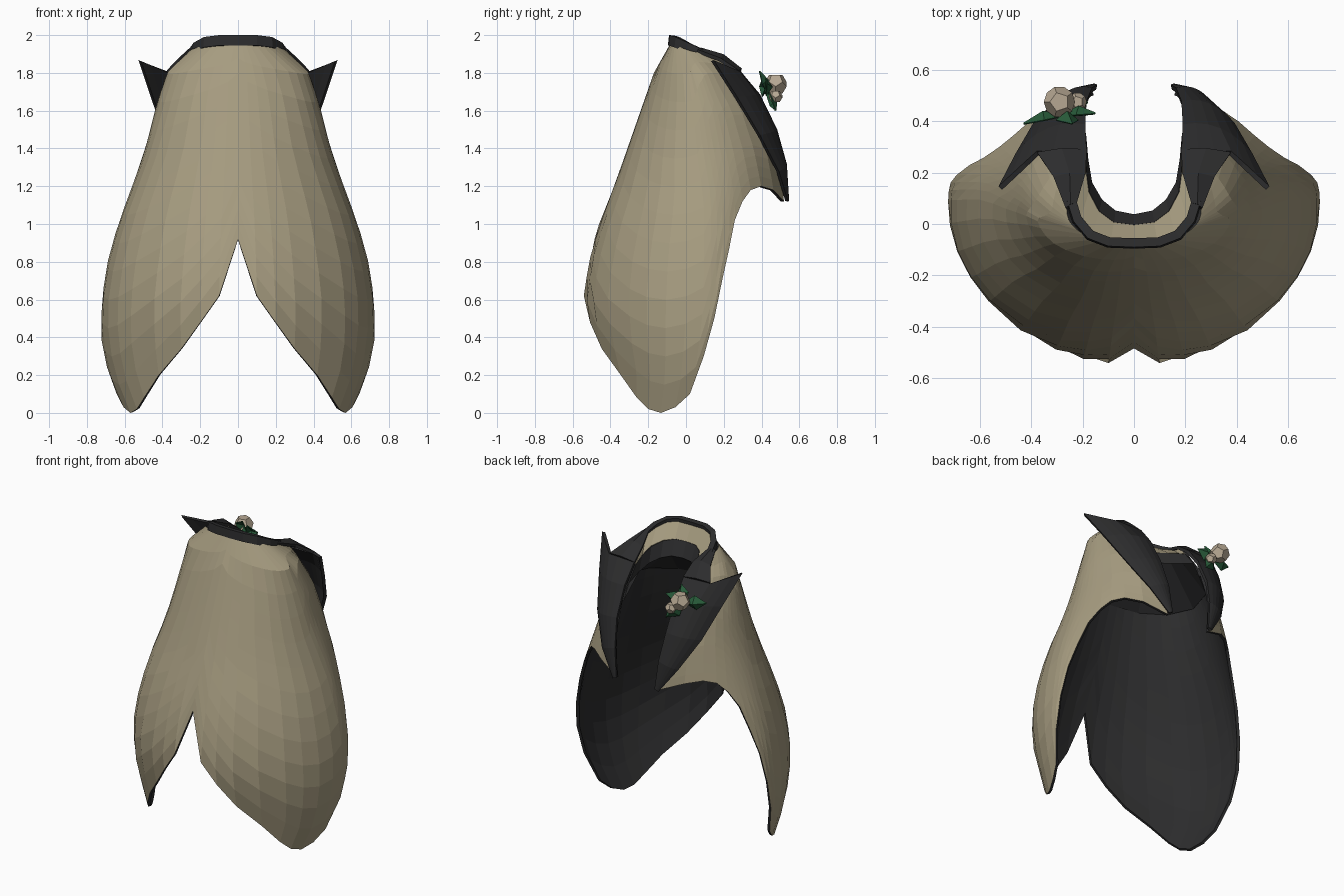
import bpy, bmesh, math
from mathutils import Vector

cube = bpy.data.objects.get("Cube")
if cube:
    bpy.data.objects.remove(cube, do_unlink=True)


def material(name, rgb):
    m = bpy.data.materials.new(name)
    m.use_nodes = True
    m.diffuse_color = (*rgb, 1)
    m.node_tree.nodes["Principled BSDF"].inputs["Base Color"].default_value = (*rgb, 1)
    return m


TAN = material("tan cloth", (0.38, 0.33, 0.215))
BLACK = material("black satin", (0.025, 0.025, 0.026))
PETAL = material("pale petal", (0.47, 0.39, 0.29))
LEAF = material("leaf green", (0.02, 0.1, 0.04))


def interp(table, x):
    """Linear lookup in rows of (key, value, ...), keys rising."""
    x = min(max(x, table[0][0]), table[-1][0])
    for a, b in zip(table, table[1:]):
        if x <= b[0]:
            t = (x - a[0]) / (b[0] - a[0])
            return [p + (q - p) * t for p, q in zip(a[1:], b[1:])]


def make_object(name, bm, mats):
    me = bpy.data.meshes.new(name)
    bm.to_mesh(me)
    bm.free()
    ob = bpy.data.objects.new(name, me)
    for m in mats:
        me.materials.append(m)
    bpy.context.collection.objects.link(ob)
    return ob


def sheet(name, columns, mats, thickness, inner=0, mirror=True, offset=-1):
    """Grid of faces from columns of points running downwards, mirrored and thickened."""
    bm = bmesh.new()
    grid = [[bm.verts.new(p) for p in col] for col in columns]
    for a, b in zip(grid, grid[1:]):
        for i in range(len(a) - 1):
            bm.faces.new((a[i], a[i + 1], b[i + 1], b[i]))
    ob = make_object(name, bm, mats)
    if mirror:
        mod = ob.modifiers.new("mirror", 'MIRROR')
        mod.use_clip = True
    mod = ob.modifiers.new("thickness", 'SOLIDIFY')
    mod.thickness = thickness
    mod.offset = offset
    mod.material_offset = inner
    mod.material_offset_rim = inner


# Coat body: height -> half width, front y, widest y, back y
SECTION = [(0, .60, -.42, 0, .30), (.2, .685, -.45, .05, .40), (.4, .725, -.52, .08, .48),
           (.6, .722, -.55, .10, .52), (.8, .69, -.52, .10, .53), (1, .635, -.46, .10, .535),
           (1.2, .56, -.38, .10, .535), (1.4, .49, -.31, .09, .52), (1.6, .44, -.24, .08, .45),
           (1.8, .38, -.17, .05, .30), (1.96, .212, -.08, .02, .27)]
# Height -> angle at which the cloth ends at the opening
OPENING = [(1.12, 164), (1.4, 156), (1.6, 152), (1.8, 146), (1.9, 126), (1.96, 105)]
# Angle -> hem height: notch, tail, cutaway, chest point
HEM = [(0, .92), (8, .62), (16, .48), (25, .34), (38, .2), (52, .08), (62, .02), (72, 0),
       (82, .03), (90, .1), (95, .3), (99, .5), (103, .7), (108, .87), (112, 1.02),
       (118, 1.12), (126, 1.18), (136, 1.2), (149, 1.18), (165, 1.12)]


def body_point(angle, z):
    w, front, mid, back = interp(SECTION, z)
    th = math.radians(angle / 165 * interp(OPENING, z)[0])
    c = math.cos(th)
    y = mid - c * (mid - front if c > 0 else back - mid)
    return (w * math.sin(th), y, z)


ROWS = 13
columns = []
for angle, low in HEM:
    top = 1.96 - 0.08 * (angle / 165) ** 2
    columns.append([body_point(angle, top + (low - top) * r / ROWS) for r in range(ROWS + 1)])
sheet("coat_body", columns, (TAN, BLACK), 0.018, inner=1)

# Collar band around the neck
NECK = [(0, -.09, 2.0), (.1, -.086, 2.0), (.18, -.055, 1.99), (.235, .01, 1.96), (.26, .09, 1.925)]
sheet("collar_band", [[(x, y, z), (x * 1.02, y - .006, z - .055)] for x, y, z in NECK],
      (BLACK,), 0.035)

# Neck facing: a tan strip, then a black lining curving back to the body wall
FACE_A = [(0, -.065, 1.97), (.09, -.062, 1.97), (.16, -.035, 1.96), (.21, .02, 1.93),
          (.235, .1, 1.9), (.21, .19, 1.865)]
FACE_B = [(0, -.01, 1.88), (.08, 0, 1.88), (.14, .045, 1.87), (.18, .12, 1.85),
          (.193, .2, 1.82), (.193, .27, 1.785)]
FACE_C = [(0, .03, 1.79), (.075, .045, 1.79), (.13, .09, 1.78), (.17, .16, 1.76),
          (.185, .25, 1.73), (.192, .35, 1.69)]
WALL = [Vector(body_point(a, 1.6)) * Vector((.97, .97, 1)).x + Vector((0, 0, .03))
        for a in (0, 30, 60, 95, 130, 165)]
sheet("neck_facing", list(map(list, zip(FACE_A, FACE_B))), (TAN,), 0.008)
sheet("neck_lining", list(map(list, zip(FACE_B, FACE_C, WALL))), (BLACK,), 0.008)

# Lapels: inner and outer edges from the wing down to the chest point
INNER = [(.185, .285, 1.80), (.19, .38, 1.68), (.185, .47, 1.5), (.165, .52, 1.32), (.145, .533, 1.13)]
OUTER = [(.52, .14, 1.865), (.455, .265, 1.67), (.385, .385, 1.47), (.28, .485, 1.28), (.165, .533, 1.12)]
NOTCH = Vector((.375, .275, 1.805))


def lapel_column(t):
    """Points at fraction t from the outer to the inner edge, bulging outwards."""
    a, b = Vector(OUTER[0]), Vector(INNER[0])
    col = [a.lerp(NOTCH, 2 * t) if t < .5 else NOTCH.lerp(b, 2 * t - 1)]
    for a, b in zip(map(Vector, OUTER[1:]), map(Vector, INNER[1:])):
        bulge = Vector((.25, .97, .1)) * (b - a).length * 0.6 * t * (1 - t)
        col.append(a.lerp(b, t) + bulge)
    return col


sheet("lapels", [lapel_column(i / 6) for i in range(7)], (BLACK,), 0.02, offset=0)

# Collar falls joining the neck band to the lapels
sheet("collar_falls",
      [[(.262, .06, 1.915), (.31, .18, 1.87), NOTCH],
       [(.245, .075, 1.925), (.25, .195, 1.89), (.28, .29, 1.815)],
       [(.225, .08, 1.92), (.192, .19, 1.87), INNER[0]]],
      (BLACK,), 0.02, offset=0)


# Buttonhole flowers on the right lapel: twelve-sided buds
def flower(name, centre, radius):
    ico = bmesh.new()
    bmesh.ops.create_icosphere(ico, subdivisions=1, radius=1)
    bm = bmesh.new()
    for f in ico.faces:
        bm.verts.new(Vector(centre) + f.calc_center_median().normalized() * radius)
    ico.free()
    bmesh.ops.convex_hull(bm, input=bm.verts[:])
    bmesh.ops.dissolve_limit(bm, angle_limit=0.1, verts=bm.verts[:], edges=bm.edges[:])
    make_object(name, bm, (PETAL,))


flower("large_flower", (-.29, .475, 1.74), .062)
flower("small_flower", (-.22, .475, 1.675), .037)


# Leaves: folded diamonds fanning out from behind the flowers
def leaf(name, tip, width):
    base, tip = Vector((-.28, .42, 1.71)), Vector(tip)
    along = tip - base
    side = along.cross(Vector((0, 1, 0))).normalized() * width
    mid = base + along * .5
    ridge = mid + Vector((0, .035, 0))
    sheet(name, [[base, mid + side, tip], [base + Vector((0, .01, 0)), ridge, tip + Vector((0, .004, 0))],
                 [base, mid - side, tip]], (LEAF,), 0.006, mirror=False)


for i, tip in enumerate([(-.43, .39, 1.73), (-.15, .43, 1.74), (-.18, .475, 1.6),
                         (-.24, .39, 1.81)]):
    leaf(f"leaf_{i + 1}", tip, .048)
